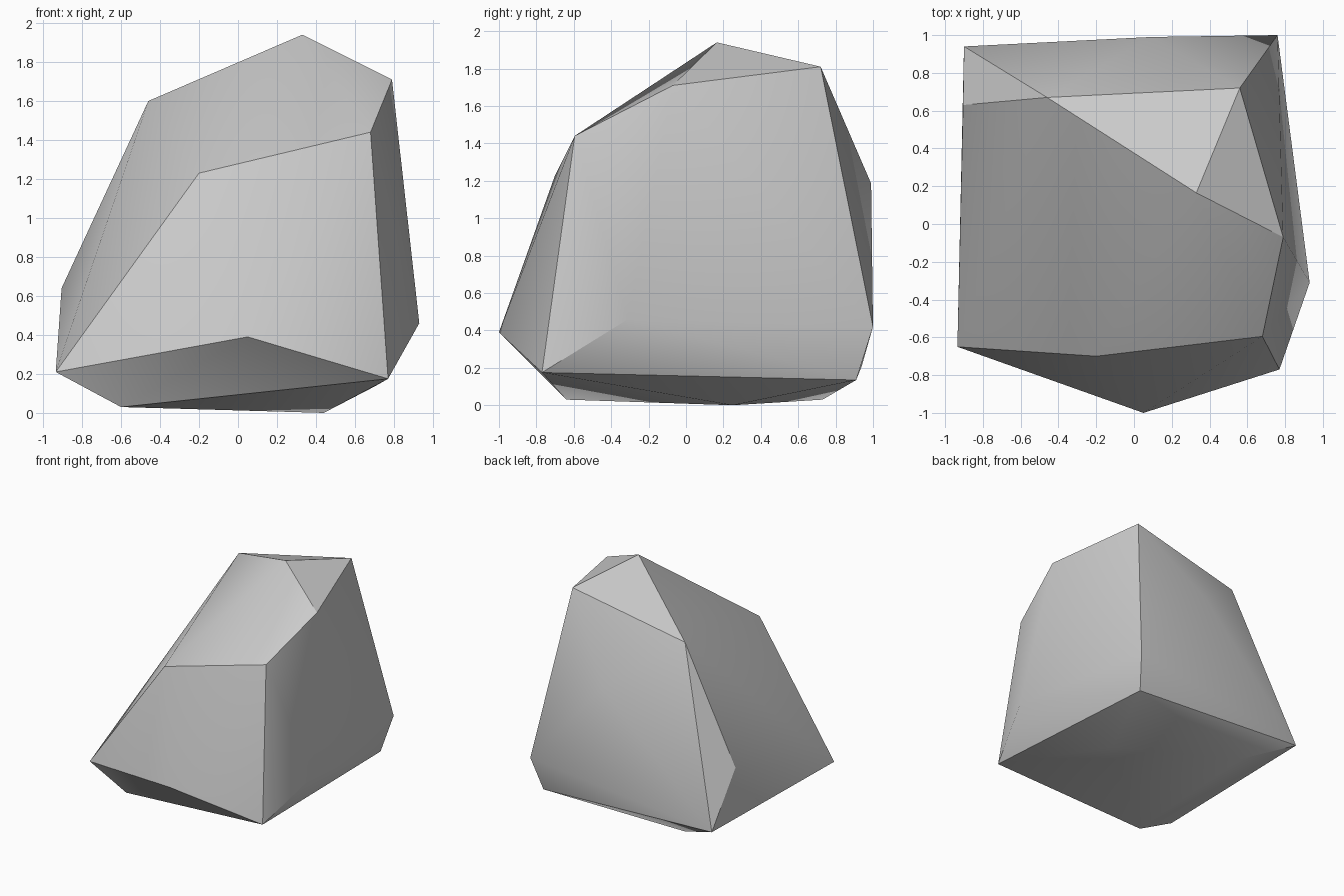
import bpy
import bmesh
import math

default_cube = bpy.data.objects.get("Cube")
if default_cube:
    bpy.data.objects.remove(default_cube, do_unlink=True)


def make_material(name, colour):
    material = bpy.data.materials.new(name)
    material.use_nodes = True
    material.diffuse_color = colour
    material.node_tree.nodes["Principled BSDF"].inputs["Base Color"].default_value = colour
    return material


def make_boulder(name, corners, material):
    """Wrap a convex faceted skin around a few corner points."""
    bm = bmesh.new()
    for corner in corners:
        bm.verts.new(corner)
    bmesh.ops.convex_hull(bm, input=bm.verts[:])
    bmesh.ops.recalc_face_normals(bm, faces=bm.faces[:])
    mesh = bpy.data.meshes.new(name)
    bm.to_mesh(mesh)
    bm.free()
    mesh.materials.append(material)
    boulder = bpy.data.objects.new(name, mesh)
    bpy.context.collection.objects.link(boulder)
    return boulder


# Underside the boulder rests on
underside = [(-.6, -.64, .03), (.44, .25, 0), (-.5, .73, .03)]

# Low belt, running around from the front left corner
belt = [(-.935, -.65, .21), (.05, -1, .39), (.77, -.77, .175), (.93, -.31, .46),
        (.7, .91, .135), (.76, 1, .42), (-.9, .94, .21), (-.905, .63, .64)]

# Shoulders
shoulders = [(-.2, -.7, 1.23), (.68, -.595, 1.44), (.09, .99, 1.185)]

# Crown around the peak
crown = [(-.46, .67, 1.6), (.56, .72, 1.81), (.79, -.07, 1.71), (.33, .165, 1.94)]

stone_grey = make_material("stone_grey", (.6, .6, .6, 1))
boulder = make_boulder("boulder", underside + belt + shoulders + crown, stone_grey)

# Keep the strong creases sharp and soften the shallow ones
bpy.ops.object.select_all(action='DESELECT')
boulder.select_set(True)
bpy.context.view_layer.objects.active = boulder
bpy.ops.object.shade_smooth_by_angle(angle=math.radians(30))
